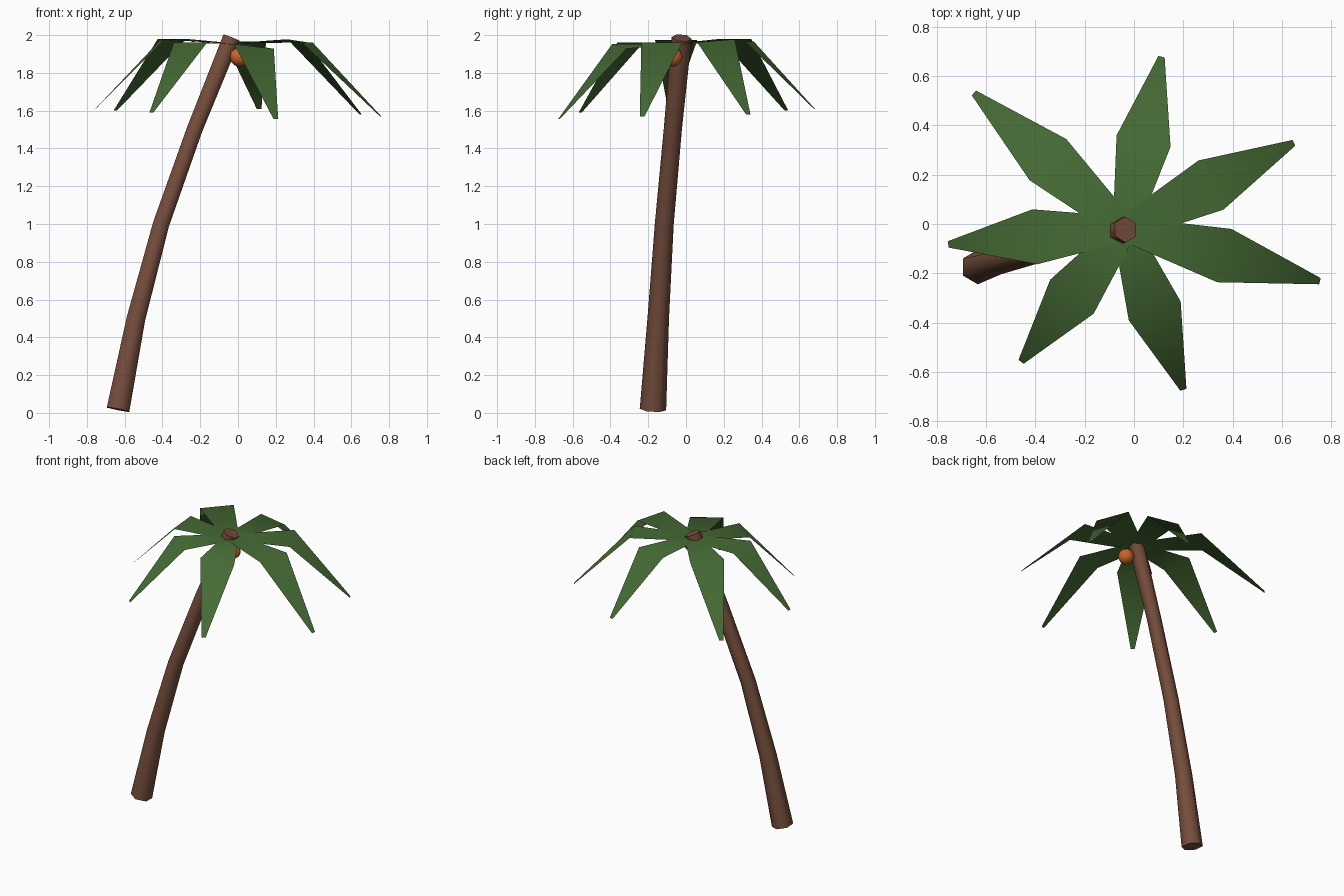
import bpy, bmesh, math
from mathutils import Vector, Matrix

cube = bpy.data.objects.get("Cube")
if cube:
    bpy.data.objects.remove(cube)


def material(name, rgb):
    m = bpy.data.materials.new(name)
    m.use_nodes = True
    m.diffuse_color = (*rgb, 1)
    bsdf = next(n for n in m.node_tree.nodes if n.type == 'BSDF_PRINCIPLED')
    bsdf.inputs["Base Color"].default_value = (*rgb, 1)
    return m


def add_object(name, bm, mat, angle):
    bmesh.ops.recalc_face_normals(bm, faces=bm.faces) if name != "frond" else None
    mesh = bpy.data.meshes.new(name)
    bm.to_mesh(mesh)
    bm.free()
    mesh.materials.append(mat)
    ob = bpy.data.objects.new(name, mesh)
    bpy.context.collection.objects.link(ob)
    bpy.ops.object.select_all(action='DESELECT')
    ob.select_set(True)
    bpy.context.view_layer.objects.active = ob
    bpy.ops.object.shade_smooth_by_angle(angle=math.radians(angle))
    return ob


bark = material("bark brown", (0.18, 0.075, 0.045))
leaf = material("leaf green", (0.06, 0.145, 0.035))
orange = material("fruit orange", (0.6, 0.13, 0.02))

# Trunk: six-sided rings swept along a leaning, curving path
path = [((-0.635, -0.175, 0.018), 0.07), ((-0.54, -0.147, 0.5), 0.057),
        ((-0.407, -0.115, 1.0), 0.05), ((-0.23, -0.07, 1.5), 0.048),
        ((-0.035, -0.023, 1.985), 0.053)]
points = [Vector(p) for p, r in path]
bm = bmesh.new()
rings = []
for i, (p, r) in enumerate(path):
    tangent = (points[min(i + 1, 4)] - points[max(i - 1, 0)]).normalized()
    side = Vector((0, 1, 0))
    side = (side - tangent * side.dot(tangent)).normalized()
    other = tangent.cross(side)
    rings.append([bm.verts.new(points[i] + r * (side * math.cos(a) + other * math.sin(a)))
                  for a in (k * math.pi / 3 for k in range(6))])
for low, high in zip(rings, rings[1:]):
    for k in range(6):
        n = (k + 1) % 6
        bm.faces.new((low[k], low[n], high[n], high[k]))
bm.faces.new(rings[0])
bm.faces.new(rings[-1])
add_object("trunk", bm, bark, 65)

# Fronds: bent blades, wide at the shoulder and narrow at the tip
crown = Vector((-0.037, -0.02, 0))
# heading in degrees, length, shoulder height, tip height, roll
fronds = [(27, 0.77, 1.97, 1.58, 0.008), (78, 0.715, 1.965, 1.61, 0),
          (138, 0.825, 1.98, 1.60, 0), (185, 0.72, 1.973, 1.61, 0),
          (232, 0.685, 1.96, 1.59, 0), (290, 0.695, 1.94, 1.555, -0.012),
          (345, 0.82, 1.96, 1.57, 0)]
for heading, length, shoulder_z, tip_z, roll in fronds:
    a = math.radians(heading)
    out = Vector((math.cos(a), math.sin(a), 0))
    side = Vector((-out.y, out.x, 0))
    bm = bmesh.new()
    rows = []
    for dist, half, z, tilt in ((0, 0.05, 1.955, 0),
                                (0.51 * length, 0.112, shoulder_z, roll),
                                (length, 0.013, tip_z, 0)):
        base = crown + out * dist + Vector((0, 0, z))
        rows.append([bm.verts.new(base + s * (side * half + Vector((0, 0, tilt))))
                     for s in (-1, 1)])
    for near, far in zip(rows, rows[1:]):
        bm.faces.new((near[0], far[0], far[1], near[1]))
    add_object("frond", bm, leaf, 80)

# Fruit hanging beside the trunk under the fronds
bm = bmesh.new()
bmesh.ops.create_icosphere(bm, subdivisions=2, radius=0.052,
                           matrix=Matrix.Translation((0.008, -0.07, 1.885)))
add_object("fruit", bm, orange, 60)
